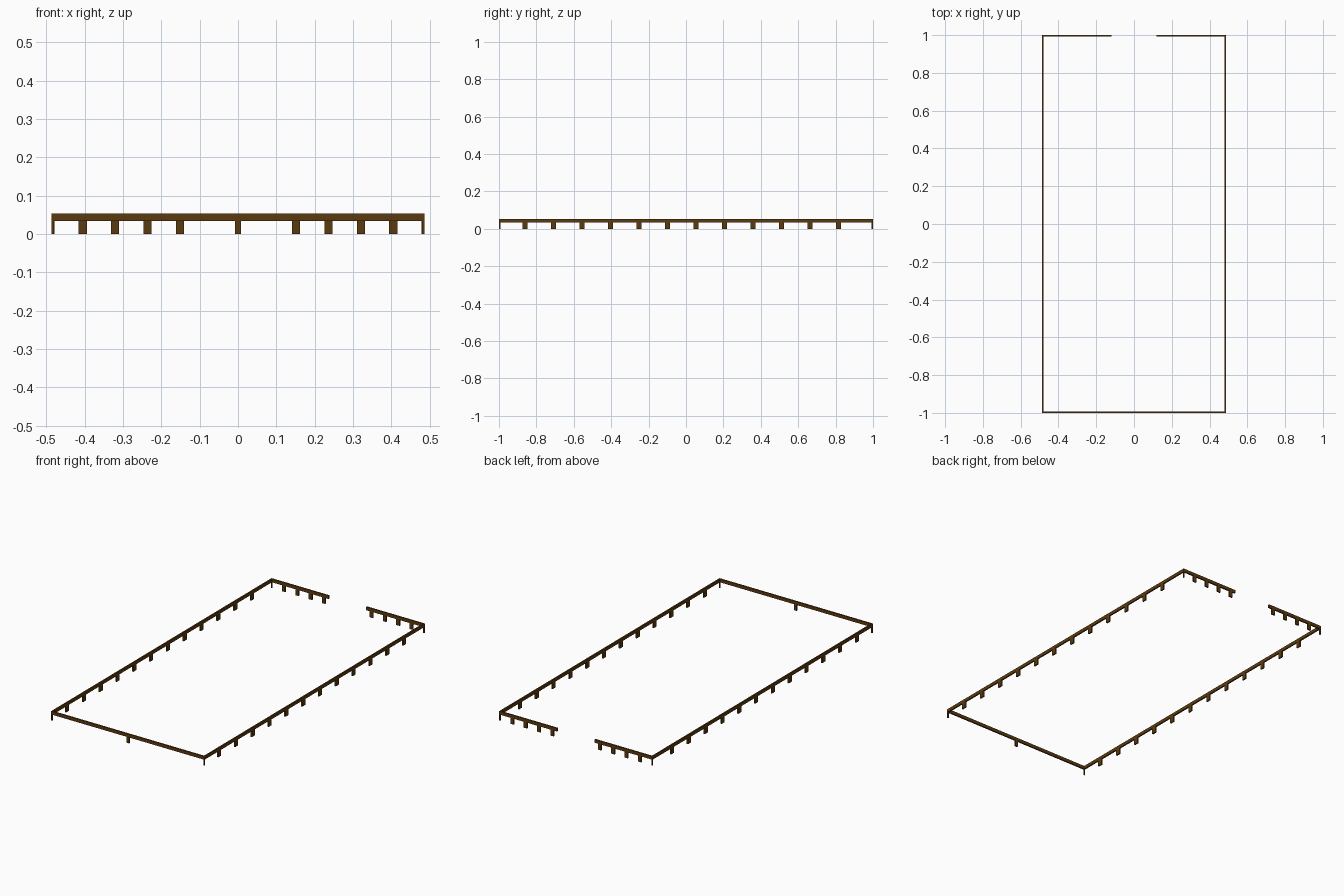
import bpy, bmesh

if "Cube" in bpy.data.objects:
    bpy.data.objects.remove(bpy.data.objects["Cube"])

W, L = 0.487, 1.0          # outer half width and half length
T = 0.008                  # thickness of the boards
Z0, Z1 = 0.034, 0.053      # underside and top of the rail
GAP = 0.12                 # half width of the opening at the back

wood = bpy.data.materials.new("dark_wood")
wood.diffuse_color = (0.105, 0.042, 0.005, 1)
wood.use_nodes = True
wood.node_tree.nodes["Principled BSDF"].inputs["Base Color"].default_value = wood.diffuse_color


def boxes(name, items):
    """One object from boxes given as (x0, x1, y0, y1, z0, z1)."""
    bm = bmesh.new()
    for x0, x1, y0, y1, z0, z1 in items:
        verts = bmesh.ops.create_cube(bm, size=1)["verts"]
        for v in verts:
            v.co = (x1 if v.co.x > 0 else x0,
                    y1 if v.co.y > 0 else y0,
                    z1 if v.co.z > 0 else z0)
    me = bpy.data.meshes.new(name)
    bm.to_mesh(me)
    bm.free()
    me.materials.append(wood)
    ob = bpy.data.objects.new(name, me)
    bpy.context.collection.objects.link(ob)
    return ob


def mirrored(ob):
    ob.modifiers.new("mirror", 'MIRROR').use_axis = (True, False, False)


# Rails: two long sides, the full front, and the back split by the opening
mirrored(boxes("side_rail", [(W - T, W, -L, L, Z0, Z1)]))
boxes("front_rail", [(-W + T, W - T, -L, -L + T, Z0, Z1)])
mirrored(boxes("back_rail", [(GAP, W - T, L - T, L, Z0, Z1)]))

# Thin corner posts
c = 0.007
mirrored(boxes("corner_post", [(W - c, W, -L, -L + c, 0, Z0),
                               (W - c, W, L - c, L, 0, Z0)]))

# Flat posts along the long sides
ys = [-0.861 + 0.1525 * i for i in range(12)]
mirrored(boxes("side_post", [(W - T, W, y - 0.0135, y + 0.0135, 0, Z0) for y in ys]))

# Flat posts along the back and a single one at the front
xs = [0.151 + 0.0847 * i for i in range(4)]
mirrored(boxes("back_post", [(x - 0.0105, x + 0.0105, L - T, L, 0, Z0) for x in xs]))
boxes("front_post", [(-0.008, 0.008, -L, -L + T, 0, Z0)])
